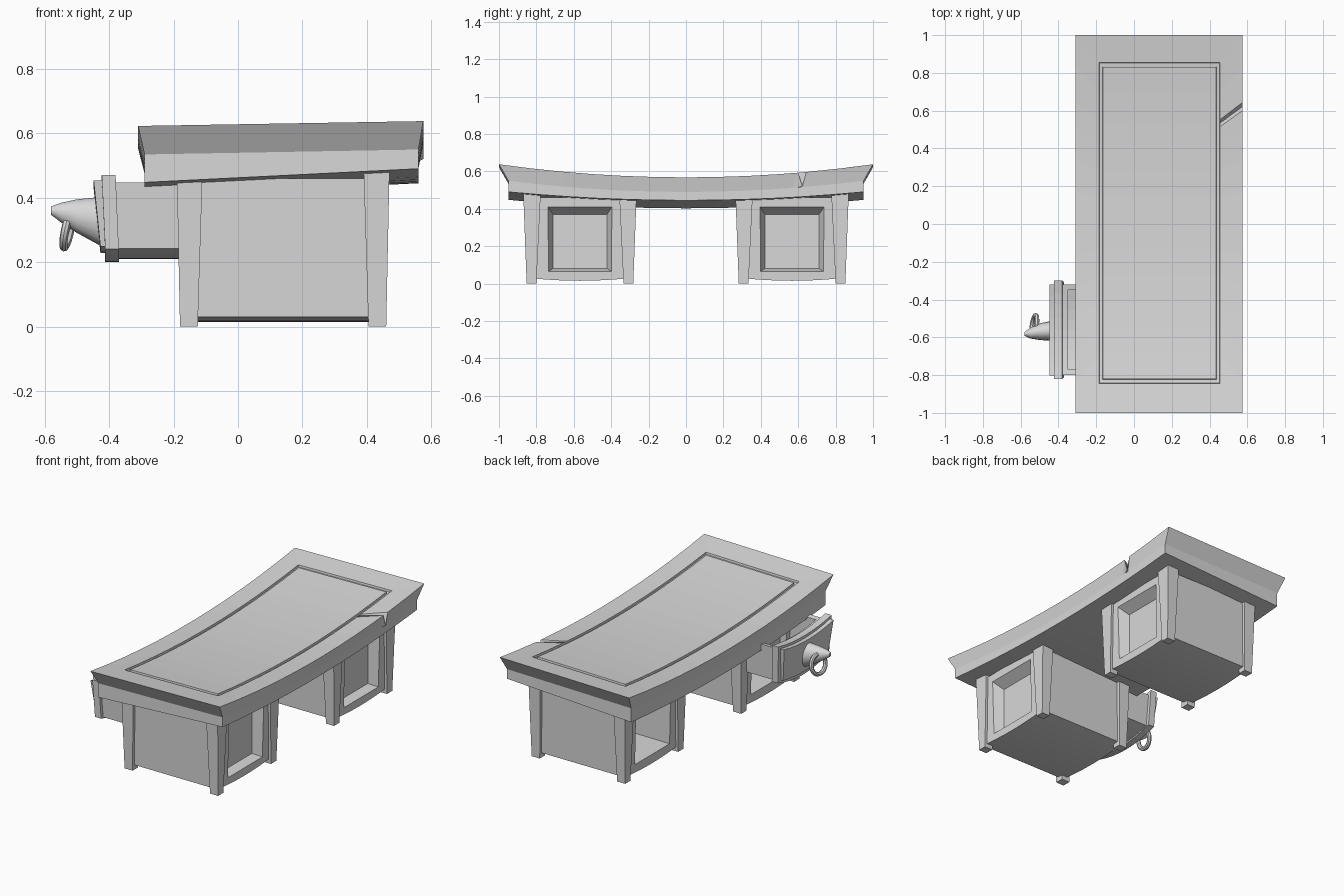
import bpy, bmesh, math

cube = bpy.data.objects.get("Cube")
if cube:
    bpy.data.objects.remove(cube, do_unlink=True)

grey = bpy.data.materials.new("plain_grey")
grey.use_nodes = True
COLOUR = (0.69, 0.69, 0.69, 1)
grey.diffuse_color = COLOUR
grey.node_tree.nodes["Principled BSDF"].inputs["Base Color"].default_value = COLOUR


def make(name, bm):
    bmesh.ops.recalc_face_normals(bm, faces=bm.faces)
    mesh = bpy.data.meshes.new(name)
    bm.to_mesh(mesh)
    bm.free()
    mesh.materials.append(grey)
    ob = bpy.data.objects.new(name, mesh)
    bpy.context.collection.objects.link(ob)
    return ob


def even(n):
    return [i / n for i in range(n + 1)]


def stack(name, rings, steps=(0, 1)):
    """Loft rectangular rings (x0, x1, y0, y1, height); height may be a function of x, y."""
    bm = bmesh.new()
    rows = []
    for x0, x1, y0, y1, h in rings:
        sides = []
        for x in (x0, x1):
            ys = [y0 + (y1 - y0) * t for t in steps]
            sides.append([bm.verts.new((x, y, h(x, y) if callable(h) else h)) for y in ys])
        rows.append(sides)
    for lower, upper in zip(rows, rows[1:]):
        a = lower[0] + lower[1][::-1]
        b = upper[0] + upper[1][::-1]
        for i in range(len(a)):
            j = (i + 1) % len(a)
            bm.faces.new((a[i], a[j], b[j], b[i]))
    for left, right in (rows[0], rows[-1]):
        for i in range(len(steps) - 1):
            bm.faces.new((left[i], left[i + 1], right[i + 1], right[i]))
    return make(name, bm)


def prism(name, near, far):
    """Solid between two matching polygons."""
    bm = bmesh.new()
    a = [bm.verts.new(p) for p in near]
    b = [bm.verts.new(p) for p in far]
    bm.faces.new(a)
    bm.faces.new(b)
    for i in range(len(a)):
        j = (i + 1) % len(a)
        bm.faces.new((a[i], a[j], b[j], b[i]))
    return make(name, bm)


def carve(ob, cutter):
    mod = ob.modifiers.new("cut", "BOOLEAN")
    mod.object = cutter
    mod.solver = "EXACT"
    bpy.context.view_layer.objects.active = ob
    bpy.ops.object.modifier_apply(modifier=mod.name)
    bpy.data.objects.remove(cutter, do_unlink=True)


# Sagging desktop with flared rim and a grooved writing panel
CRACK_Y = 0.622


def top(x, y):
    return 0.558 + 0.07 * y * y + 0.017 * x


def cracked_top(x, y):
    # One rim point drops to form the crack
    dip = 0.075 if x > 0 and abs(y - CRACK_Y) < 0.005 else 0
    return top(x, y) - dip


def rim(x, y):
    return 0.48 + 0.066 * y * y + 0.018 * x


def under(x, y):
    return 0.417 + 0.05 * x + 0.05 * y * y


def groove(x, y):
    return top(x, y) - 0.012


crack_steps = [(y + 1) / 2 for y in (CRACK_Y - 0.022, CRACK_Y, CRACK_Y + 0.022)]
desk_steps = sorted([t for t in even(12) if abs(t - crack_steps[1]) > 0.03] + crack_steps)
stack("desktop", [
    (-0.29, 0.56, -0.95, 0.95, under),
    (-0.29, 0.56, -0.95, 0.95, rim),
    (-0.31, 0.575, -1, 1, cracked_top),
    (-0.185, 0.455, -0.845, 0.855, top),
    (-0.183, 0.453, -0.843, 0.853, groove),
    (-0.167, 0.437, -0.822, 0.832, groove),
    (-0.165, 0.435, -0.82, 0.83, top)], desk_steps)


# Pedestals: bowed cabinet, tapered recesses, four flared legs
def opening(x, y0, y1, z0, z1):
    return [(x, y0, z0), (x, y1, z0), (x, y1, z1), (x, y0, z1)]


for side, label in ((-1, "front"), (1, "rear")):
    mid = 0.567 * side

    def belly(x, y, mid=mid):
        return 0.015 + 0.015 * ((y - mid) / 0.27) ** 2

    cabinet = stack(label + "_cabinet", [
        (-0.165, 0.445, mid - 0.27, mid + 0.27, belly),
        (-0.175, 0.455, mid - 0.28, mid + 0.28, 0.46)], even(8))
    carve(cabinet, prism("panel_cutter",
                         opening(0.5, mid - 0.19, mid + 0.19, 0.05, 0.44),
                         opening(0.39, mid - 0.145, mid + 0.145, 0.08, 0.37)))
    carve(cabinet, prism("bay_cutter",
                         opening(-0.21, mid - 0.17, mid + 0.17, 0.07, 0.42),
                         opening(0.25, mid - 0.16, mid + 0.16, 0.08, 0.41)))
    for sx, xname in ((-1, "right"), (1, "left")):
        for sy, yname in ((-1, "front"), (1, "back")):
            xs = [0.14 + sx * d for d in (0.265, 0.32, 0.25, 0.33)]
            ys = [mid + sy * d for d in (0.233, 0.285, 0.21, 0.303)]
            stack(f"{label}_cabinet_{yname}_{xname}_leg", [
                (min(xs[:2]), max(xs[:2]), min(ys[:2]), max(ys[:2]), 0),
                (min(xs[2:]), max(xs[2:]), min(ys[2:]), max(ys[2:]), 0.48)])


# Open drawer with bowed bottom and layered front
DRAWER_Y = -0.56


def bow(base, rise):
    return lambda x, y: base + rise * ((y - DRAWER_Y) / 0.24) ** 2


stack("drawer_box", [
    (-0.38, -0.1, -0.79, -0.33, bow(0.21, 0.035)),
    (-0.39, -0.1, -0.8, -0.32, bow(0.425, 0.022)),
    (-0.35, -0.13, -0.77, -0.35, bow(0.425, 0.022)),
    (-0.35, -0.13, -0.77, -0.35, bow(0.235, 0.035))], even(8))
stack("drawer_front", [
    (-0.412, -0.37, -0.81, -0.31, bow(0.2, 0.037)),
    (-0.423, -0.38, -0.82, -0.3, bow(0.445, 0.022))], even(8))
stack("drawer_face_panel", [
    (-0.427, -0.405, -0.78, -0.34, bow(0.228, 0.025)),
    (-0.448, -0.41, -0.803, -0.32, bow(0.428, 0.025))], even(8))

# Pointed handle boss, lofted from ellipses
boss = bmesh.new()
loops = []
for x, y, z, ry, rz in ((-0.42, -0.565, 0.325, 0.055, 0.078), (-0.5, -0.57, 0.343, 0.044, 0.052),
                        (-0.55, -0.578, 0.354, 0.028, 0.03), (-0.58, -0.582, 0.36, 0.01, 0.013)):
    angles = [math.tau * i / 16 for i in range(16)]
    loops.append([boss.verts.new((x, y + ry * math.cos(a), z + rz * math.sin(a))) for a in angles])
for a, b in zip(loops, loops[1:]):
    for i in range(16):
        j = (i + 1) % 16
        boss.faces.new((a[i], a[j], b[j], b[i]))
boss.faces.new(loops[0])
boss.faces.new(loops[-1])
handle = make("drawer_handle_boss", boss)

# Pull ring hanging from the boss
bpy.ops.mesh.primitive_torus_add(major_radius=0.057, minor_radius=0.013, major_segments=24,
                                 minor_segments=8, location=(-0.528, -0.54, 0.302),
                                 rotation=(0, math.radians(102), math.radians(-8)))
ring = bpy.context.object
ring.name = "drawer_pull_ring"
ring.data.materials.append(grey)
for ob in (handle, ring):
    bpy.ops.object.select_all(action="DESELECT")
    ob.select_set(True)
    bpy.context.view_layer.objects.active = ob
    bpy.ops.object.shade_smooth_by_angle(angle=math.radians(40))
